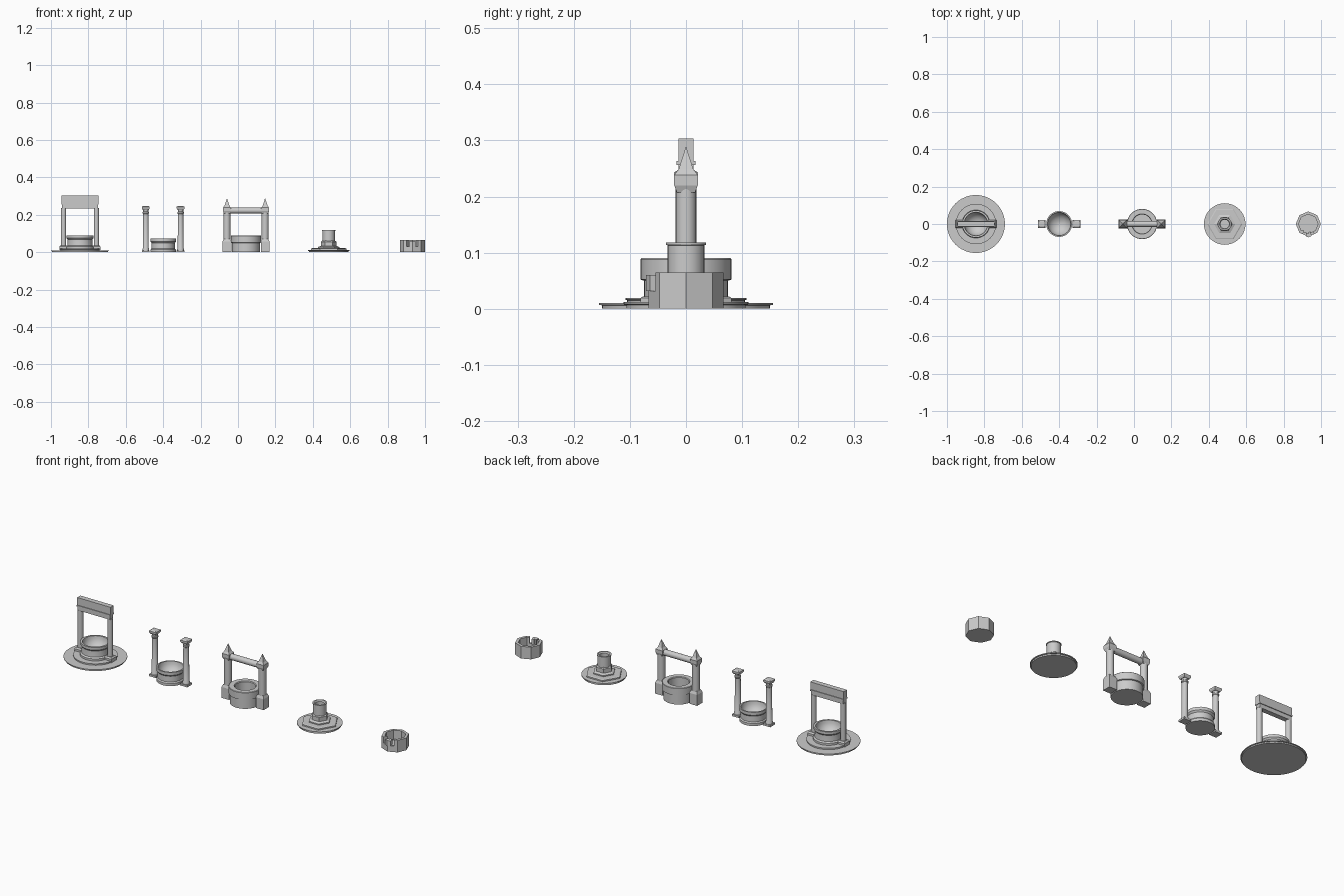
import bpy, bmesh
from math import sin, cos, pi, radians

if "Cube" in bpy.data.objects:
    bpy.data.objects.remove(bpy.data.objects["Cube"])


def finish(name, verts, faces, smooth=True):
    me = bpy.data.meshes.new(name)
    me.from_pydata(verts, [], faces)
    bm = bmesh.new()
    bm.from_mesh(me)
    bmesh.ops.remove_doubles(bm, verts=bm.verts, dist=1e-6)
    bmesh.ops.recalc_face_normals(bm, faces=bm.faces)
    bm.to_mesh(me)
    bm.free()
    ob = bpy.data.objects.new(name, me)
    bpy.context.collection.objects.link(ob)
    if smooth:
        bpy.ops.object.select_all(action='DESELECT')
        ob.select_set(True)
        bpy.context.view_layer.objects.active = ob
        bpy.ops.object.shade_smooth_by_angle(angle=radians(35))
    return ob


def lathe(name, x, profile, n=40, y=0.0, turn=0.0, smooth=True):
    """Turn (radius, z) points about a vertical axis; ends are closed."""
    verts, faces = [], []
    for r, z in profile:
        for i in range(n):
            a = turn + 2 * pi * i / n
            verts.append((x + r * cos(a), y + r * sin(a), z))
    for j in range(len(profile) - 1):
        for i in range(n):
            k = (i + 1) % n
            faces.append((j * n + i, j * n + k, (j + 1) * n + k, (j + 1) * n + i))
    faces.append(tuple(range(n)))
    last = (len(profile) - 1) * n
    faces.append(tuple(range(last, last + n)))
    return finish(name, verts, faces, smooth)


def square(name, x, profile):
    """Square stack from (half width, z) points."""
    return lathe(name, x, [(h * 2 ** 0.5, z) for h, z in profile], 4, turn=pi / 4, smooth=False)


def box(name, x, hx, hy, z0, z1):
    v = [(x + a * hx, b * hy, z) for z in (z0, z1) for a, b in ((-1, -1), (1, -1), (1, 1), (-1, 1))]
    f = [(0, 1, 2, 3), (4, 5, 6, 7)] + [(i, (i + 1) % 4, (i + 1) % 4 + 4, i + 4) for i in range(4)]
    return finish(name, v, f, False)


def bowl_inside(r, top, low, steps=6):
    """Rounded hollow running down from the rim."""
    return [(r * cos(i * pi / 2 / steps), top - (top - low) * sin(i * pi / 2 / steps))
            for i in range(steps)] + [(0.006, low)]


# Well with lintel on a wide round platform
X = -0.845
lathe("lintel_platform", X, [(0.15, 0), (0.15, 0.006), (0.155, 0.007), (0.155, 0.010), (0.105, 0.010)], 48)
lathe("lintel_step", X, [(0.105, 0.005), (0.105, 0.015), (0.108, 0.016), (0.108, 0.019), (0.07, 0.019)], 48)
lathe("lintel_basin", X, [(0.075, 0.015), (0.075, 0.030), (0.068, 0.036), (0.066, 0.06), (0.066, 0.068),
                          (0.073, 0.076), (0.073, 0.090)] + bowl_inside(0.063, 0.090, 0.03))
for s in (-1, 1):
    px = X + s * 0.088
    square("lintel_post_foot", px, [(0.022, 0.012), (0.022, 0.030), (0.016, 0.037)])
    lathe("lintel_post", px, [(0.014, 0.03), (0.014, 0.237)], 16)
box("lintel_lower_beam", X, 0.096, 0.013, 0.235, 0.256)
box("lintel_ledge", X, 0.099, 0.017, 0.256, 0.263)
box("lintel_upper_beam", X, 0.099, 0.0135, 0.263, 0.303)

# Well with two free-standing columns
X = -0.4
lathe("column_basin", X, [(0.068, 0), (0.068, 0.014), (0.063, 0.020), (0.062, 0.05), (0.069, 0.058),
                          (0.069, 0.074)] + bowl_inside(0.062, 0.074, 0.015))
for s in (-1, 1):
    px = X + s * 0.093
    box("column_foot_plate", px, 0.021, 0.021, 0, 0.010)
    lathe("column", px, [(0.018, 0.008), (0.018, 0.018), (0.0155, 0.022), (0.0145, 0.205), (0.017, 0.208),
                         (0.017, 0.214), (0.0145, 0.217), (0.0145, 0.225), (0.019, 0.236)], 16)
    square("column_cap", px, [(0.016, 0.226), (0.021, 0.235), (0.021, 0.243), (0.013, 0.248)])

# Well with spired towers and a round crossbar
X = 0.043
lathe("spired_basin", X, [(0.075, 0), (0.075, 0.050), (0.081, 0.052), (0.081, 0.088), (0.079, 0.090),
                          (0.054, 0.090), (0.051, 0.086), (0.051, 0.03)])
for s in (-1, 1):
    px = X + s * 0.102
    square("spired_post_base", px, [(0.023, 0), (0.023, 0.058), (0.017, 0.072)])
    lathe("spired_post", px, [(0.0185, 0.05), (0.0185, 0.225)], 20)
    square("spired_post_cap", px, [(0.016, 0.207), (0.021, 0.220), (0.021, 0.238), (0.013, 0.249), (0.0005, 0.288)])
bar = lathe("spired_crossbar", 0, [(0.016, -0.1), (0.016, 0.1)], 20)
bar.rotation_euler[1] = pi / 2
bar.location = (X, 0, 0.223)

# Stepped hexagonal fountain with a central tube
X = 0.485
lathe("fountain_base", X, [(0.106, 0), (0.106, 0.007), (0.111, 0.008), (0.111, 0.012), (0.08, 0.012)])
lathe("fountain_hex_step", X, [(0.094, 0.008), (0.094, 0.019), (0.088, 0.022)], 6, smooth=False)
lathe("fountain_hex_plinth", X, [(0.057, 0.018), (0.057, 0.028), (0.042, 0.034), (0.042, 0.056),
                                 (0.034, 0.062)], 6, smooth=False)
lathe("fountain_tube", X, [(0.033, 0.03), (0.033, 0.113), (0.036, 0.114), (0.036, 0.118), (0.028, 0.118),
                           (0.023, 0.112), (0.023, 0.06)], 24)

# Broken octagonal stone well
X, R = 0.932, 0.067
lathe("ruin_floor", X, [(R * 0.9, 0), (R * 0.9, 0.012)], 8, smooth=False)


def brick(side, t0, t1, z0, z1, inner=0.052, outer=R):
    pts = []
    a, b = side * pi / 4, (side + 1) * pi / 4
    for r, t in ((outer, t0), (outer, t1), (inner, t1), (inner, t0)):
        pts.append((X + r * (cos(a) * (1 - t) + cos(b) * t), r * (sin(a) * (1 - t) + sin(b) * t)))
    v = [(x, y, z) for z in (z0, z1) for x, y in pts]
    f = [(0, 1, 2, 3), (4, 5, 6, 7)] + [(i, (i + 1) % 4, (i + 1) % 4 + 4, i + 4) for i in range(4)]
    finish("ruin_stone", v, f, False)


for side in range(8):
    if side in (5, 6):
        brick(side, 0, 1, 0, 0.032)
    else:
        brick(side, 0, 1, 0, 0.065)
# Remaining and shifted upper stones at the broken front
brick(5, 0, 0.35, 0.032, 0.065, 0.046)
brick(5, 0.72, 1, 0.032, 0.060, 0.050, 0.071)
brick(6, 0, 0.35, 0.032, 0.060, 0.044, 0.071)
brick(6, 0.65, 1, 0.032, 0.065, 0.050)
